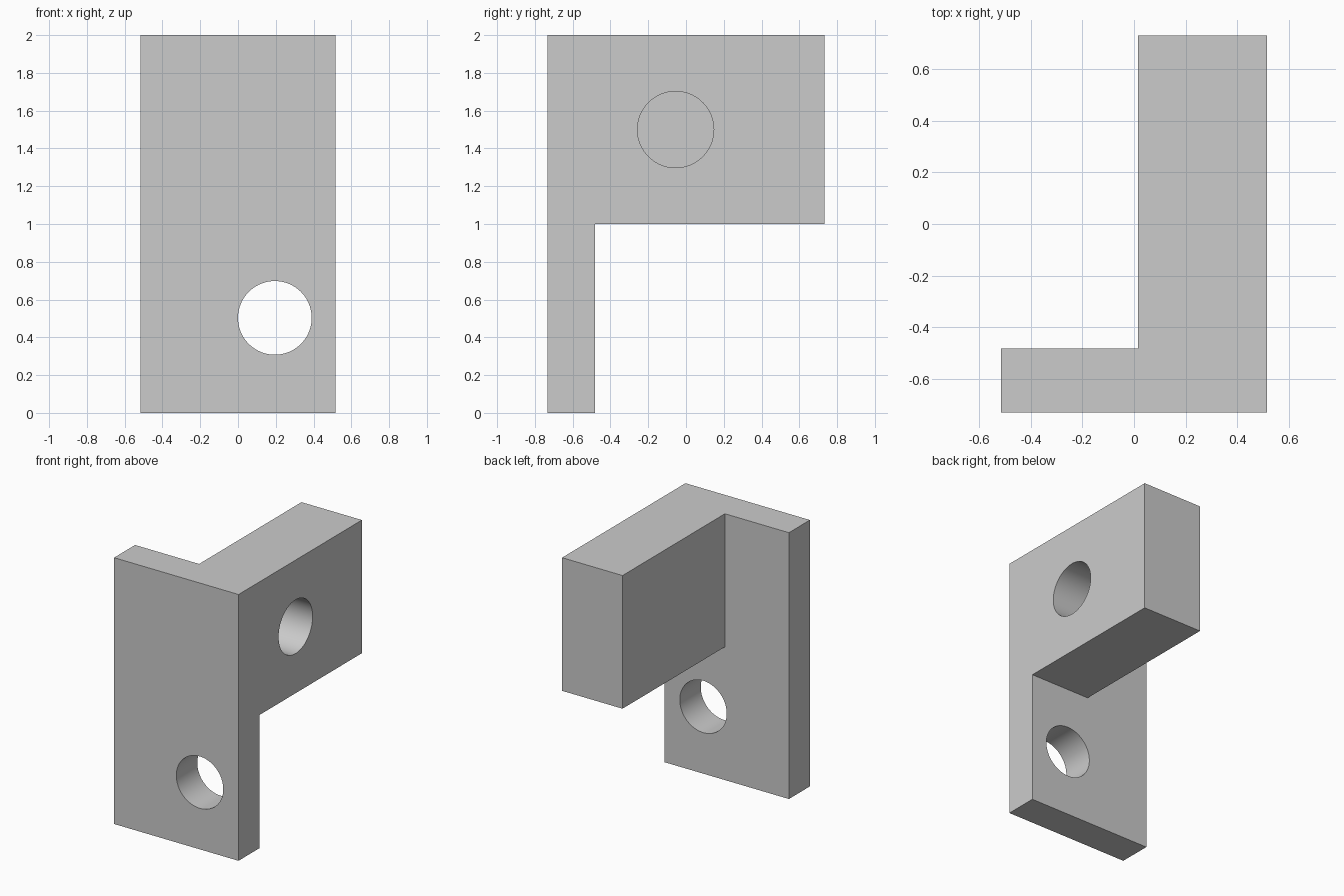
import bpy, bmesh, math
from mathutils import Matrix, Vector

if "Cube" in bpy.data.objects:
    bpy.data.objects.remove(bpy.data.objects["Cube"])

grey = bpy.data.materials.new("light_grey")
grey.diffuse_color = (0.6, 0.6, 0.6, 1)
grey.use_nodes = True
grey.node_tree.nodes["Principled BSDF"].inputs["Base Color"].default_value = grey.diffuse_color


def add_object(name, bm):
    mesh = bpy.data.meshes.new(name)
    bm.to_mesh(mesh)
    bm.free()
    obj = bpy.data.objects.new(name, mesh)
    bpy.context.collection.objects.link(obj)
    mesh.materials.append(grey)
    return obj


def box(name, lo, hi):
    lo, hi = Vector(lo), Vector(hi)
    bm = bmesh.new()
    bmesh.ops.create_cube(
        bm, size=1,
        matrix=Matrix.Translation((lo + hi) / 2) @ Matrix.Diagonal((*(hi - lo), 1)))
    return add_object(name, bm)


def cylinder(name, centre, radius, length, axis):
    bm = bmesh.new()
    turn = Matrix.Rotation(math.pi / 2, 4, 'X' if axis == 'Y' else 'Y')
    bmesh.ops.create_cone(
        bm, cap_ends=True, segments=96, radius1=radius, radius2=radius,
        depth=length, matrix=Matrix.Translation(centre) @ turn)
    return add_object(name, bm)


def combine(target, tool, operation):
    tool.hide_render = True
    mod = target.modifiers.new(tool.name, 'BOOLEAN')
    mod.operation = operation
    mod.solver = 'EXACT'
    mod.object = tool
    bpy.context.view_layer.objects.active = target
    bpy.ops.object.modifier_apply(modifier=mod.name)
    bpy.data.objects.remove(tool)


# Tall front plate with the thick upper arm running backwards
bracket = box("bracket", (-0.517, -0.732, 0), (0.517, -0.483, 2))
arm = box("arm", (0.015, -0.62, 1), (0.517, 0.732, 2))
combine(bracket, arm, 'UNION')

# Merge flush faces into clean flat sides
bm = bmesh.new()
bm.from_mesh(bracket.data)
bmesh.ops.dissolve_limit(bm, angle_limit=math.radians(1), verts=bm.verts, edges=bm.edges)
bm.to_mesh(bracket.data)
bm.free()

# Through hole in the plate, blind hole in the side of the arm
combine(bracket, cylinder("plate_hole", (0.195, -0.6, 0.503), 0.195, 0.6, 'Y'), 'DIFFERENCE')
combine(bracket, cylinder("arm_hole", (0.517, -0.055, 1.5), 0.202, 0.8, 'X'), 'DIFFERENCE')

# Smooth hole walls, crisp edges
bracket.select_set(True)
bpy.context.view_layer.objects.active = bracket
bpy.ops.object.shade_smooth_by_angle(angle=math.radians(30))
